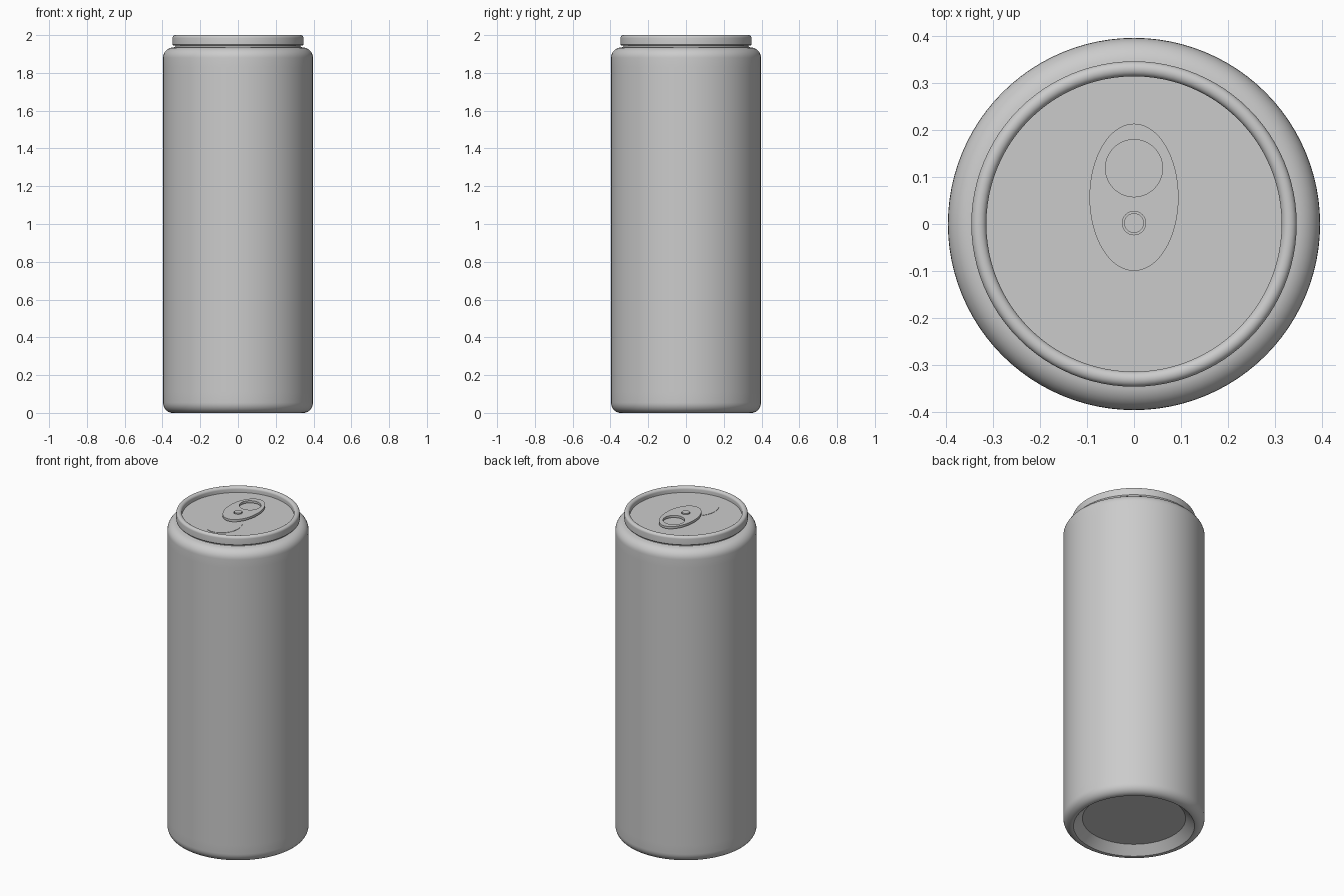
import bpy, bmesh
from math import pi, sin, cos, radians

if "Cube" in bpy.data.objects:
    bpy.data.objects.remove(bpy.data.objects["Cube"])

SEG = 96


def material(name, color):
    m = bpy.data.materials.new(name)
    m.diffuse_color = (*color, 1)
    m.use_nodes = True
    m.node_tree.nodes["Principled BSDF"].inputs["Base Color"].default_value = m.diffuse_color
    return m


metal = material("bare_metal", (0.80, 0.81, 0.83))
tab_grey = material("tab_grey", (0.55, 0.55, 0.55))


def smooth(ob, mat=None, angle=35):
    if mat:
        ob.data.materials.append(mat)
    bpy.ops.object.select_all(action='DESELECT')
    ob.select_set(True)
    bpy.context.view_layer.objects.active = ob
    bpy.ops.object.shade_smooth_by_angle(angle=radians(angle))


def arc(cr, cz, rad_r, rad_z, a0, a1, n=8):
    """Points of an elliptical arc in the (radius, height) plane."""
    return [(cr + rad_r * cos(radians(a0 + (a1 - a0) * i / n)),
             cz + rad_z * sin(radians(a0 + (a1 - a0) * i / n))) for i in range(n + 1)]


def lathe(name, profile, mat=None):
    """Spin a (radius, height) profile about z; list points bottom-outside to top-inside."""
    bm = bmesh.new()
    vs = [bm.verts.new((r, 0, z)) for r, z in profile]
    es = [bm.edges.new(p) for p in zip(vs, vs[1:])]
    bmesh.ops.spin(bm, geom=vs + es, cent=(0, 0, 0), axis=(0, 0, 1),
                   angle=2 * pi, steps=SEG, use_duplicate=False)
    bmesh.ops.remove_doubles(bm, verts=bm.verts, dist=1e-5)
    bmesh.ops.recalc_face_normals(bm, faces=bm.faces)
    # open bands: make sure the outermost face looks outward
    f = max(bm.faces, key=lambda f: f.calc_center_median().xy.length)
    if f.normal.dot(f.calc_center_median()) < 0:
        bmesh.ops.reverse_faces(bm, faces=bm.faces)
    me = bpy.data.meshes.new(name)
    bm.to_mesh(me)
    bm.free()
    ob = bpy.data.objects.new(name, me)
    bpy.context.collection.objects.link(ob)
    smooth(ob, mat)
    return ob


def plate(name, ellipses, z, half, bevel, mat):
    """Flat plate from ellipses (cy, rx, ry); the ones after the first are holes."""
    cu = bpy.data.curves.new(name, 'CURVE')
    cu.dimensions, cu.fill_mode = '2D', 'BOTH'
    cu.extrude, cu.bevel_depth, cu.bevel_resolution = half - bevel, bevel, 2
    cu.offset = -bevel
    for cy, rx, ry in ellipses:
        sp = cu.splines.new('POLY')
        sp.points.add(63)
        for i, p in enumerate(sp.points):
            a = 2 * pi * i / 64
            p.co = (rx * cos(a), cy + ry * sin(a), 0, 1)
        sp.use_cyclic_u = True
    ob = bpy.data.objects.new(name, cu)
    ob.location.z = z
    bpy.context.collection.objects.link(ob)
    bpy.ops.object.select_all(action='DESELECT')
    ob.select_set(True)
    bpy.context.view_layer.objects.active = ob
    bpy.ops.object.convert(target='MESH')
    smooth(bpy.context.object, mat)


R = 0.397

# Base: recessed floor, sloping inner wall, rounded foot
lathe("can_base", [(0, 0.05), (0.29, 0.05), (0.335, 0.006), (0.34, 0.001)]
      + arc(R - 0.05, 0.055, 0.05, 0.055, -90, 0) + [(R, 0.11)], metal)

# Label wall
lathe("can_label", [(R, 0.11), (R, 1.83)])

# Shoulder: rounded over, then a short neck tucked under the rim
lathe("can_shoulder", [(R, 1.83)] + arc(R - 0.055, 1.88, 0.055, 0.055, 0, 90)
      + [(0.334, 1.937), (0.331, 1.942), (0.331, 1.955)], metal)

# Rolled rim and sunken lid
lathe("rim_and_lid", [(0.331, 1.944), (0.342, 1.944), (0.347, 1.95)]
      + arc(0.331, 1.985, 0.016, 0.015, 0, 180, 12)
      + [(0.315, 1.966), (0, 1.966)], metal)

# Opening panel, pull tab and rivet
plate("mouth_panel", [(-0.14, 0.10, 0.115)], 1.966, 0.002, 0.0, metal)
plate("pull_tab", [(0.057, 0.095, 0.157), (0.119, 0.061, 0.061), (0.002, 0.025, 0.025)],
      1.981, 0.007, 0.0, tab_grey)
plate("rivet", [(0.002, 0.021, 0.021)], 1.979, 0.014, 0.0, metal)
